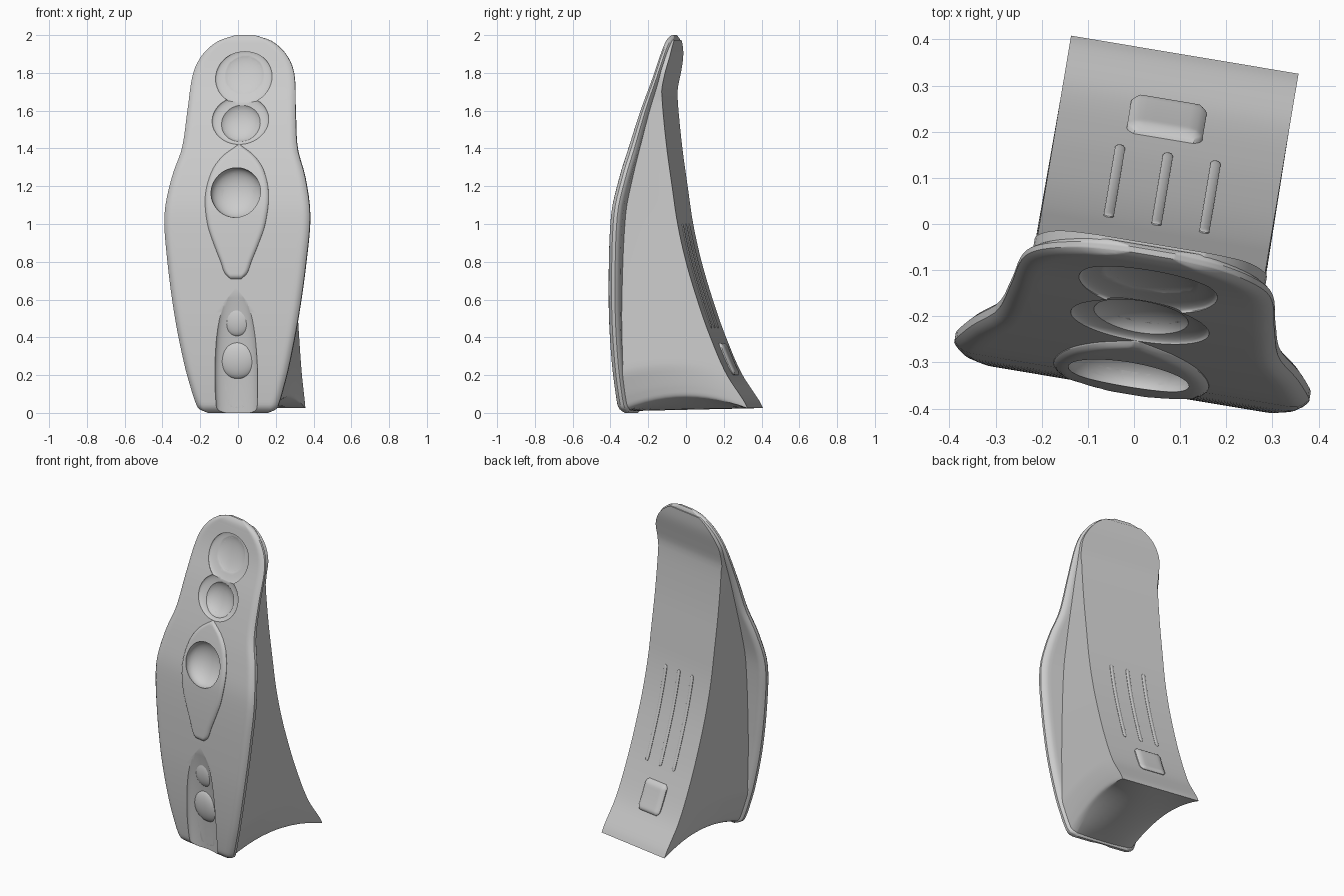
import bpy, bmesh
from math import sin, cos, pi, atan, radians
from mathutils import Matrix, Vector

if "Cube" in bpy.data.objects:
    bpy.data.objects.remove(bpy.data.objects["Cube"])

# The whole model is turned slightly about z
PLACE = Matrix.Rotation(radians(-9.5), 4, 'Z') @ Matrix.Translation((0.048, 0, 0))


def curve(*pts):
    """Smooth curve through (z, value) points."""
    n = len(pts)

    def slope(i):
        a, b = pts[max(i - 1, 0)], pts[min(i + 1, n - 1)]
        return (b[1] - a[1]) / (b[0] - a[0])

    def f(z):
        z = min(max(z, pts[0][0]), pts[-1][0])
        i = max(k for k in range(n - 1) if pts[k][0] <= z)
        (z0, v0), (z1, v1) = pts[i], pts[i + 1]
        h = z1 - z0
        t = (z - z0) / h
        return (v0 * (1 + 2 * t) * (1 - t) ** 2 + slope(i) * h * t * (1 - t) ** 2
                + v1 * t * t * (3 - 2 * t) - slope(i + 1) * h * t * t * (1 - t))
    return f


# Profiles over height
front = curve((0, -.315), (.05, -.33), (.3, -.35), (.6, -.355), (1.05, -.335), (1.25, -.295),
              (1.4, -.255), (1.6, -.193), (1.8, -.122), (1.95, -.085), (2, -.075))
back = curve((0, .385), (.05, .36), (.2, .265), (.4, .18), (.6, .11), (.8, .05), (1, .005),
             (1.2, -.025), (1.4, -.053), (1.6, -.074), (1.7, -.08), (1.73, -.077), (1.8, -.062),
             (1.9, -.041), (2, -.034))
width = curve((0, .16), (.02, .205), (.06, .226), (.12, .245), (.25, .28), (.5, .33), (.8, .372),
              (1.05, .39), (1.25, .357), (1.4, .31), (1.6, .29), (1.8, .27),
              (1.9, .222), (1.97, .14), (2, .05))
thick = curve((0, .06), (1.3, .06), (1.8, .04), (2, .04))
pad_width = curve((.71, .03), (.74, .06), (.8, .082), (.9, .122), (1, .155), (1.15, .17),
                  (1.28, .14), (1.36, .085), (1.42, .005))


def finish(name, bm):
    bmesh.ops.recalc_face_normals(bm, faces=bm.faces)
    me = bpy.data.meshes.new(name)
    bm.to_mesh(me)
    bm.free()
    me.transform(PLACE)
    ob = bpy.data.objects.new(name, me)
    bpy.context.collection.objects.link(ob)
    return ob


def block(name, shape, z0, z1, nx, ny, nz):
    """Surface of a gridded box, each point (u -1..1, t 0..1, z) moved by shape."""
    bm, verts, n = bmesh.new(), {}, (nx, ny, nz)

    def vert(c):
        if c not in verts:
            u = sin(pi / 2 * (2 * c[0] / nx - 1))
            z = z0 + (z1 - z0) * (1 - cos(pi * c[2] / nz)) / 2
            verts[c] = bm.verts.new(shape(u, c[1] / ny, z))
        return verts[c]

    for ax in range(3):
        a, b = (ax + 1) % 3, (ax + 2) % 3
        for side in (0, n[ax]):
            for i in range(n[a]):
                for j in range(n[b]):
                    quad = []
                    for di, dj in ((0, 0), (1, 0), (1, 1), (0, 1)):
                        c = [0, 0, 0]
                        c[ax], c[a], c[b] = side, i + di, j + dj
                        quad.append(vert(tuple(c)))
                    bm.faces.new(quad)
    return finish(name, bm)


def edge(u, w, z, z0, z1, r):
    """0 inside, rising to 1 on the outline."""
    return max(0, 1 - min(w * (1 - abs(u)), z - z0, z1 - z) / r) ** 2


def ellipsoid(name, x, z, rx, depth, rz, inset=0):
    """Flattened ball lying on the front surface."""
    tilt = -atan((front(z + .03) - front(z - .03)) / .06)
    bm = bmesh.new()
    bmesh.ops.create_uvsphere(
        bm, u_segments=40, v_segments=24, radius=1,
        matrix=Matrix.Translation((x, front(z) + inset, z)) @ Matrix.Rotation(tilt, 4, 'X')
        @ Matrix.Diagonal((rx, depth, rz, 1)))
    return finish(name, bm)


# Front plate with rounded rim
def plate_shape(u, t, z):
    w, th = width(z), thick(z)
    y = front(z) + th * t + th * .35 * edge(u, w, z, 0, 2, .035) * (1 - 2 * t)
    return Vector((u * w, y, z))


# Wedge body with hollow back and arched underside
def body_shape(u, t, z):
    rim = min(.255, width(z) - .015)
    w = rim + ((.25 if z < 1.7 else rim) - rim) * t
    y0 = front(z) + thick(z) * .6
    y = y0 + (back(z) - y0) * t
    low = max(0, 1 - z / .5)
    arch = .065 * (1 - (2 * t - 1) ** 2) * u * u * low + .015 * t * low
    return Vector((u * w, y, z + arch))


# Raised oval pad around the middle bowl
def pad_shape(u, t, z):
    w = pad_width(z)
    y = front(z) - .014 + .034 * t + .012 * edge(u, w, z, .71, 1.42, .02) * (1 - t)
    return Vector((u * w, y, z))


plate = block("front_plate", plate_shape, 0, 2, 28, 4, 64)
body = block("wedge_body", body_shape, .01, 1.975, 12, 12, 70)
pad = block("oval_pad", pad_shape, .71, 1.42, 20, 3, 40)


# Raised details on the back: x centre, half width, height range, relief
def back_detail(name, x, hw, z0, z1, relief, r):
    def shape(u, t, z):
        end = edge(0, 1, z, z0, z1, r)
        y = back(z) - .02 + (.02 + relief * (1 - .6 * edge(u, hw, z, z0, z1, r))) * t
        return Vector((x + u * (hw - r * .7 * end), y, z))
    return block(name, shape, z0, z1, 10, 2, 20)


details = [back_detail("back_button", -.015, .083, .2, .37, .024, .025)]
for i, x in enumerate((-.105, 0, .105)):
    details.append(back_detail(f"back_rib_{i + 1}", x, .011, .45, 1.0, .007, .011))

# Bowls and lower channel cut into the front
cutters = [
    ellipsoid("cut_top_ring", .005, 1.775, .152, .024, .152),
    ellipsoid("cut_top_bowl", .005, 1.79, .122, .034, .122),
    ellipsoid("cut_second_ring", 0, 1.55, .152, .028, .135),
    ellipsoid("cut_second_bowl", 0, 1.54, .112, .055, .108),
    ellipsoid("cut_middle_bowl", -.005, 1.165, .135, .075, .135),
    ellipsoid("cut_channel", 0, .18, .115, .045, .54),
]
for ob in (plate, body, pad):
    for c in cutters if ob != pad else cutters[4:5]:
        m = ob.modifiers.new(c.name, 'BOOLEAN')
        m.operation, m.solver, m.object = 'DIFFERENCE', 'EXACT', c
    bpy.context.view_layer.objects.active = ob
    for m in list(ob.modifiers):
        bpy.ops.object.modifier_apply(modifier=m.name)
for c in cutters:
    bpy.data.objects.remove(c)

# Rounded bumps in the lower channel
details += [ellipsoid("channel_bump_upper", 0, .49, .075, .03, .085, .042),
            ellipsoid("channel_bump_lower", 0, .28, .1, .036, .1, .052)]

# Smooth shading with crisp edges
bpy.ops.object.select_all(action='DESELECT')
for ob in [plate, body, pad] + details:
    ob.select_set(True)
bpy.context.view_layer.objects.active = plate
bpy.ops.object.shade_smooth_by_angle(angle=radians(35))
